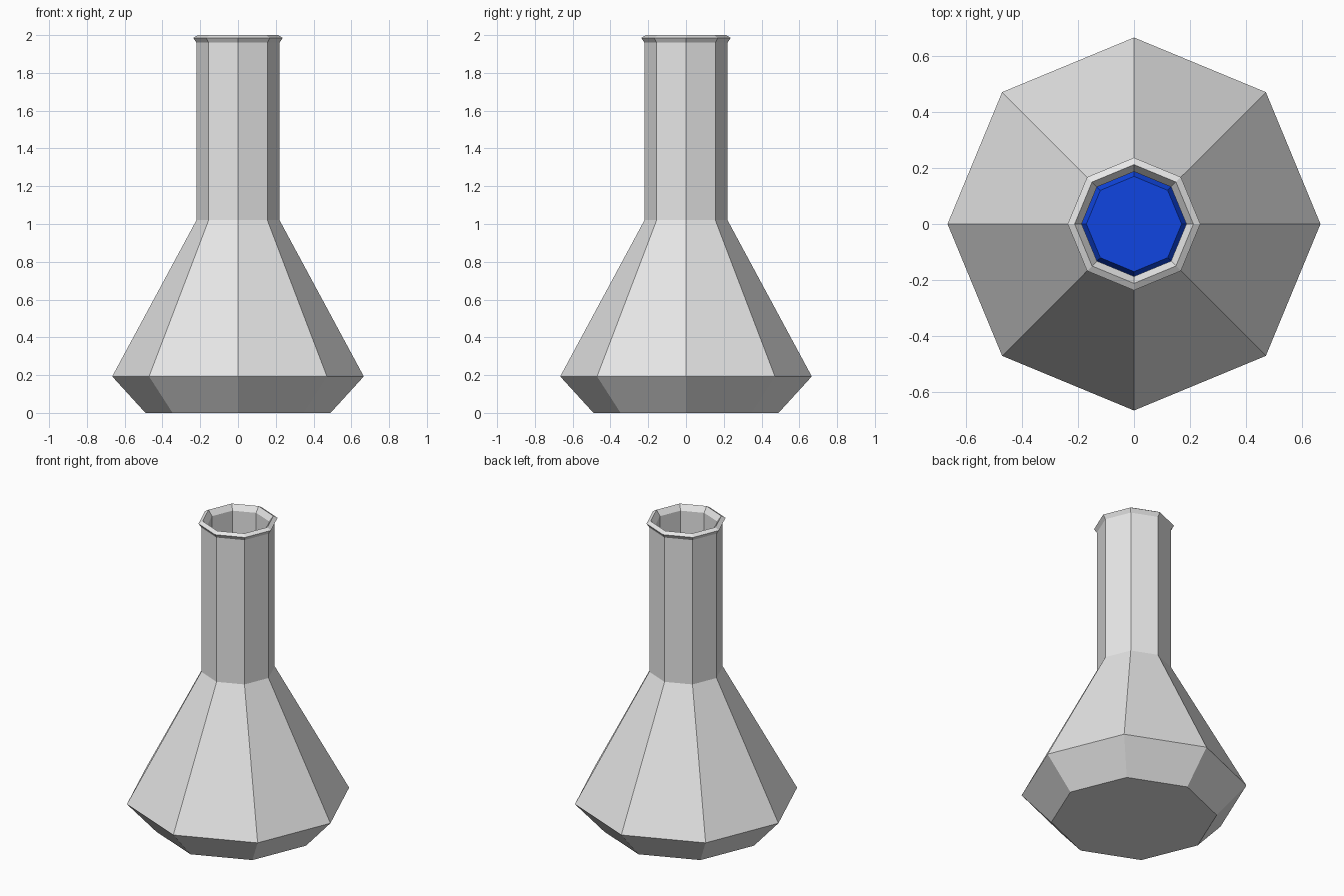
import bpy, bmesh, math

if "Cube" in bpy.data.objects:
    bpy.data.objects.remove(bpy.data.objects["Cube"])

SIDES = 8


def material(name, rgb):
    m = bpy.data.materials.new(name)
    m.diffuse_color = (*rgb, 1)
    m.use_nodes = True
    m.node_tree.nodes["Principled BSDF"].inputs["Base Color"].default_value = m.diffuse_color
    return m


def lathe(name, profile, mat):
    """Revolve (radius, z) points into a flat-faced closed solid with end caps."""
    bm = bmesh.new()
    rings = []
    for r, z in profile:
        rings.append([bm.verts.new((r * math.cos(a), r * math.sin(a), z))
                      for a in (2 * math.pi * i / SIDES for i in range(SIDES))])
    for lo, hi in zip(rings, rings[1:]):
        for i in range(SIDES):
            j = (i + 1) % SIDES
            bm.faces.new((lo[i], lo[j], hi[j], hi[i]))
    bm.faces.new(rings[0][::-1])
    bm.faces.new(rings[-1])
    bmesh.ops.recalc_face_normals(bm, faces=bm.faces)
    me = bpy.data.meshes.new(name)
    bm.to_mesh(me)
    bm.free()
    me.materials.append(mat)
    ob = bpy.data.objects.new(name, me)
    bpy.context.collection.objects.link(ob)
    return ob


glass = material("pale grey glass", (0.8, 0.8, 0.8))
blue = material("blue liquid", (0.005, 0.06, 0.75))

# Hollow flask: up the outside, over the lip, down the inside
lathe("flask", [
    (0.49, 0), (0.666, 0.193), (0.22, 1.02), (0.22, 1.96),
    (0.237, 1.985), (0.212, 2.0), (0.187, 1.965),
    (0.187, 1.01), (0.625, 0.197), (0.475, 0.03)], glass)

# Liquid filling the body up to the base of the neck
lathe("liquid", [(0.465, 0.04), (0.61, 0.2), (0.17, 0.99)], blue)
